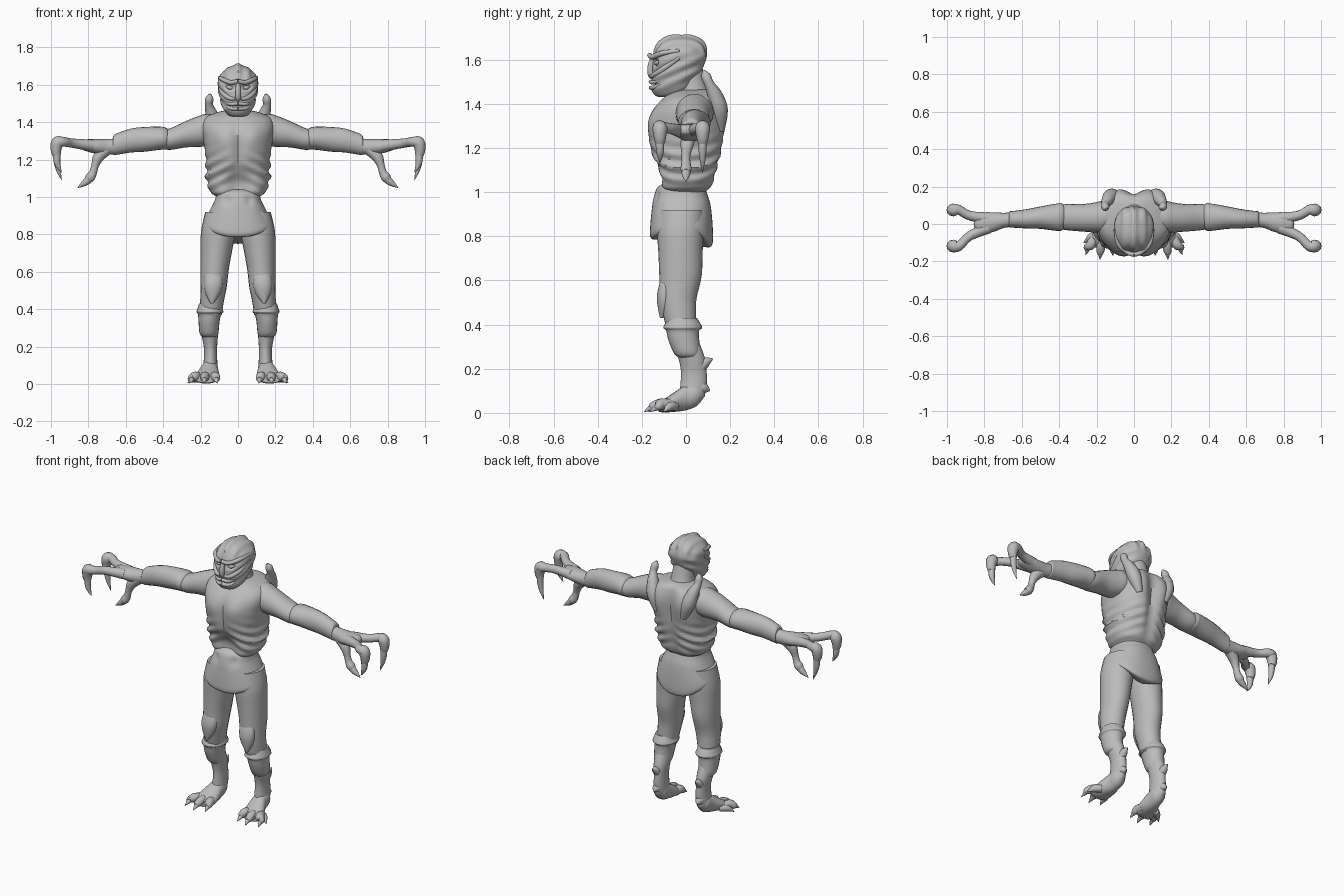
import bpy, bmesh, math
from mathutils import Vector

skin = bpy.data.materials.new("grey_hide")
skin.diffuse_color = (0.5, 0.5, 0.5, 1)
X, Y, Z = Vector((1, 0, 0)), Vector((0, 1, 0)), Vector((0, 0, 1))


def resample(rows, steps):
    """Smooth Catmull-Rom resampling of rows of numbers."""
    out = []
    for i in range(len(rows) - 1):
        a, b, c, d = (rows[max(0, min(len(rows) - 1, i + k))] for k in (-1, 0, 1, 2))
        for s in range(steps):
            t = s / steps
            out.append([0.5 * (2 * q + (r - p) * t + (2 * p - 5 * q + 4 * r - w) * t * t
                               + (3 * q - p - 3 * r + w) * t ** 3)
                        for p, q, r, w in zip(a, b, c, d)])
    return out + [list(rows[-1])]


def skin_rings(name, rings, mirror=False, angle=50):
    """Closed surface through equal-sized rings of points."""
    bm = bmesh.new()
    vs = [[bm.verts.new(p) for p in r] for r in rings]
    n = len(vs[0])
    for a, b in zip(vs, vs[1:]):
        for i in range(n):
            j = (i + 1) % n
            bm.faces.new((a[i], a[j], b[j], b[i]))
    bm.faces.new(vs[0][::-1])
    bm.faces.new(vs[-1])
    bmesh.ops.recalc_face_normals(bm, faces=bm.faces)
    me = bpy.data.meshes.new(name)
    bm.to_mesh(me)
    bm.free()
    me.materials.append(skin)
    ob = bpy.data.objects.new(name, me)
    bpy.context.collection.objects.link(ob)
    if mirror:
        ob.modifiers.new("mirror", "MIRROR").use_mirror_merge = False
    bpy.ops.object.select_all(action="DESELECT")
    ob.select_set(True)
    bpy.context.view_layer.objects.active = ob
    bpy.ops.object.shade_smooth_by_angle(angle=math.radians(angle))
    return ob


def loft(name, rows, u, v, n=20, steps=4, mirror=True):
    """Rows of (x, y, z, radius along u, radius along v)."""
    rings = []
    for x, y, z, a, b in resample(rows, steps):
        rings.append([Vector((x, y, z)) + u * a * math.cos(w) + v * b * math.sin(w)
                      for w in (2 * math.pi * i / n for i in range(n))])
    return skin_rings(name, rings, mirror)


def tube(name, rows, ref=Y, n=12, steps=4, mirror=True):
    """Rows of (x, y, z, radius), rings square to the path."""
    pts = resample(rows, steps)
    rings = []
    for i, p in enumerate(pts):
        t = (Vector(pts[min(i + 1, len(pts) - 1)][:3]) - Vector(pts[max(i - 1, 0)][:3])).normalized()
        u = t.cross(ref).normalized()
        v = t.cross(u)
        rings.append([Vector(p[:3]) + max(p[3], 0.001) * (u * math.cos(w) + v * math.sin(w))
                      for w in (2 * math.pi * k / n for k in range(n))])
    return skin_rings(name, rings, mirror)


def bump(v, c, w):
    return math.exp(-((v - c) / w) ** 2)


def body(name, rows, shape, n=64, steps=6):
    """Rows of (z, half width, front y, back y), reshaped by a rule."""
    rings = []
    for z, rx, f, b in resample(rows, steps):
        ring = []
        for i in range(n):
            w = 2 * math.pi * i / n
            c, s = math.cos(w), math.sin(w)
            x = rx * math.copysign(abs(c) ** 0.85, c)
            y = (f + b) / 2 + (b - f) / 2 * math.copysign(abs(s) ** 0.85, s)
            ring.append(shape(x, y, z, s))
        rings.append(ring)
    return skin_rings(name, rings)


# Torso: chest groove, hollow belly, slanted ribs, shoulder blades
def torso_shape(x, y, z, s):
    ax = abs(x)
    front, back = max(0, -s), max(0, s)
    k = 1 + 0.055 * math.sin(2 * math.pi * (z + 0.5 * ax) / 0.062) \
        * bump(z, 1.13, 0.085) * min(1, ax / 0.08)
    y += front * (0.022 * bump(ax, 0, 0.022) * bump(z, 1.25, 0.14)
                  + 0.045 * bump(ax, 0, 0.075) * bump(z, 1.06, 0.08)
                  - 0.012 * bump(ax, 0.085, 0.05) * bump(z, 1.32, 0.06))
    y += back * (0.02 * bump(ax, 0.085, 0.04) * bump(z, 1.36, 0.1)
                 - 0.025 * bump(ax, 0, 0.03) * bump(z, 1.25, 0.2))
    return Vector((x * k, y * k, z))


body("torso", [(0.97, .105, -.10, .08), (1.0, .115, -.115, .09), (1.03, .15, -.13, .12),
               (1.1, .17, -.14, .14), (1.2, .172, -.165, .165), (1.3, .185, -.17, .175),
               (1.37, .195, -.15, .175), (1.42, .18, -.11, .165), (1.45, .12, -.07, .15),
               (1.465, .06, -.03, .12)], torso_shape, steps=8)


# Hip guard with a hem lowest at front and back centre
def hip_shape(x, y, z, s):
    drop = max(0, min(1, (0.95 - z) / 0.1))
    y += 0.012 * max(0, -s) * bump(abs(x), 0.06, 0.02) * bump(z, 0.98, 0.03)
    low = 0.05 * max(0, -s) ** 2 + 0.085 * max(0, s) ** 2
    return Vector((x, y, z - drop * low))


body("hip_guard", [(1.04, .07, -.10, .07), (1.02, .11, -.13, .085), (0.98, .125, -.145, .10),
                   (0.93, .15, -.155, .115), (0.88, .175, -.162, .122), (0.85, .185, -.162, .12),
                   (0.835, .17, -.145, .105), (0.84, .10, -.09, .06)], hip_shape)


# Head: domed helmet with lengthwise ridges, slanted cheek bands, narrow jaw
def head_shape(x, y, z, s):
    ax = abs(x)
    top = max(0, min(1, (z - 1.6) / 0.06))
    k = 1 + 0.05 * top * math.cos(ax * 2 * math.pi / 0.052)
    side = min(1, ax / 0.07) * bump(z, 1.54, 0.07)
    k += 0.05 * side * math.sin(2 * math.pi * (z - 0.45 * y) / 0.058)
    # Eye sockets and mouth line
    if s < 0:
        y += 0.026 * bump(ax, 0.045, 0.022) * bump(z, 1.585, 0.016)
        y += 0.018 * bump(ax, 0, 0.06) * bump(z, 1.487, 0.008)
    return Vector((x * k, -0.03 + (y + 0.03) * k, z + 0.012 * top * bump(ax, 0, 0.02)))


body("head", [(1.43, .03, -.12, -.06), (1.44, .055, -.142, -.02), (1.47, .078, -.158, .02),
              (1.51, .092, -.155, .045), (1.56, .102, -.152, .075), (1.61, .106, -.15, .093),
              (1.65, .096, -.135, .088), (1.68, .072, -.11, .067), (1.698, .04, -.075, .03),
              (1.703, .012, -.04, 0)], head_shape, steps=7)
loft("neck", [(0, .05, 1.38, .10, .10), (0, .03, 1.46, .07, .075), (0, .015, 1.56, .06, .06)],
     X, Y, mirror=False)
tube("helmet_rim", [(0, -.165, 1.62, .011), (.04, -.15, 1.612, .012), (.085, -.105, 1.63, .012),
                    (.1, -.03, 1.64, .008)], Z)
tube("nose", [(0, -.145, 1.62, .010), (0, -.16, 1.57, .014), (0, -.158, 1.53, .014),
              (0, -.145, 1.515, .008)], X, mirror=False)
tube("cheek_band", [(.015, -.158, 1.525, .008), (.05, -.145, 1.53, .012), (.085, -.10, 1.56, .013),
                    (.1, -.03, 1.61, .010)], Z)
tube("upper_lip", [(0, -.16, 1.5, .009), (.04, -.148, 1.497, .01), (.068, -.115, 1.51, .006)], Z)
tube("lower_lip", [(0, -.16, 1.472, .009), (.04, -.146, 1.474, .01), (.068, -.112, 1.49, .006)], Z)
tube("eye", [(.03, -.135, 1.582, .006), (.045, -.132, 1.585, .011), (.062, -.12, 1.59, .005)], Z)

# Shoulder horns running up from the blades
tube("shoulder_horn", [(.09, .155, 1.28, .02), (.12, .15, 1.37, .04), (.14, .13, 1.44, .034),
                       (.155, .105, 1.49, .022), (.153, .09, 1.525, .022), (.148, .08, 1.55, .006)], X)

# Arms in overlapping sections
loft("upper_arm", [(.08, .05, 1.36, .07, .07), (.16, .04, 1.36, .085, .085),
                   (.21, .035, 1.35, .08, .083), (.28, .033, 1.335, .073, .07),
                   (.36, .037, 1.31, .07, .058), (.41, .037, 1.308, .06, .05)], Y, Z)
loft("forearm", [(.36, .04, 1.31, .045, .04), (.385, .038, 1.312, .072, .058),
                 (.42, .036, 1.314, .072, .062), (.5, .034, 1.308, .06, .066),
                 (.57, .028, 1.302, .052, .064), (.64, .025, 1.285, .045, .058),
                 (.665, .024, 1.277, .043, .052), (.668, .024, 1.275, .03, .035)], Y, Z)
loft("hand", [(.62, .025, 1.275, .04, .042), (.69, .02, 1.268, .04, .042),
              (.75, .01, 1.27, .052, .04), (.80, .006, 1.275, .056, .034),
              (.84, .004, 1.28, .045, .024), (.855, .003, 1.28, .02, .012)], Y, Z)

# Two long fingers and a thumb, each ending in a hooked claw
fingers = [("rear", (.78, .03), (.88, .045), (.965, .075), 1.09),
           ("front", (.78, -.02), (.88, -.065), (.965, -.118), 1.13)]
for label, a, b, c, tip in fingers:
    tube(label + "_finger", [(*a, 1.275, .032), (*b, 1.287, .025), (c[0] - .03, c[1], 1.295, .026),
                             (c[0], c[1], 1.29, .034), (c[0] + .008, c[1], 1.25, .028),
                             (c[0] + .004, c[1], 1.222, .022)])
    tube(label + "_claw", [(c[0] + .004, c[1], 1.24, .02), (c[0] + .003, c[1], 1.19, .018),
                           (c[0] - .006, c[1], (1.19 + tip) / 2, .012), (c[0] - .022, c[1], tip, .001)])
tube("thumb", [(.70, .015, 1.26, .035), (.745, .005, 1.215, .03), (.765, 0, 1.165, .02),
               (.775, 0, 1.13, .021), (.79, 0, 1.105, .026), (.805, 0, 1.09, .02)])
tube("thumb_claw", [(.79, 0, 1.10, .022), (.82, 0, 1.075, .017), (.858, 0, 1.048, .001)])

# Legs
loft("thigh", [(.095, -.02, .92, .08, .10), (.105, -.025, .82, .092, .105),
               (.115, -.025, .72, .085, .1), (.124, -.025, .62, .076, .096),
               (.13, -.035, .52, .07, .083), (.138, -.03, .45, .064, .075),
               (.145, -.02, .37, .058, .066)], X, Y)
loft("knee_plate", [(.13, -.09, .62, .012, .015), (.13, -.093, .58, .045, .028),
                    (.132, -.098, .53, .05, .034), (.135, -.1, .48, .038, .028),
                    (.14, -.11, .43, .006, .008)], X, Y)
loft("shin_cuff", [(.15, -.015, .43, .058, .065), (.15, -.015, .405, .066, .08),
                   (.15, -.015, .385, .072, .088), (.152, -.015, .372, .062, .075),
                   (.155, -.01, .33, .056, .07), (.155, .005, .27, .05, .06),
                   (.152, .012, .25, .035, .045)], X, Y)
loft("ankle", [(.153, .0, .32, .045, .06), (.15, .025, .25, .042, .06),
               (.147, .035, .19, .035, .058), (.147, .035, .13, .036, .06),
               (.15, .025, .07, .04, .055), (.15, .015, .05, .025, .03)], X, Y)
tube("heel_spur", [(.15, .06, .2, .025), (.15, .09, .23, .022), (.15, .122, .245, .002)], X)
tube("heel_spike", [(.15, .05, .12, .03), (.15, .085, .11, .024), (.152, .108, .1, .002)], X)

# Feet with three clawed toes
loft("foot", [(.15, .085, .09, .012, .015), (.15, .05, .082, .04, .05),
              (.152, 0, .07, .046, .058), (.16, -.05, .05, .06, .045),
              (.17, -.1, .032, .068, .03), (.172, -.125, .026, .055, .02)], X, Z)
for label, x0, x1, reach in (("inner", .13, .115, -.165), ("middle", .172, .18, -.185),
                             ("outer", .21, .25, -.16)):
    tube(label + "_toe", [(x0, -.07, .036, .026), ((x0 + x1) / 2, -.11, .04, .026),
                          (x1, reach + .035, .03, .02), (x1, reach + .022, .026, .012)], Z)
    tube(label + "_toe_claw", [(x1, reach + .04, .028, .016), (x1, reach + .02, .02, .012),
                               (x1 + (x1 - x0) * .2, reach - .005, .004, .001)], Z)
tube("side_toe", [(.2, -.05, .03, .022), (.235, -.075, .028, .02), (.268, -.1, .006, .002)], Z)
